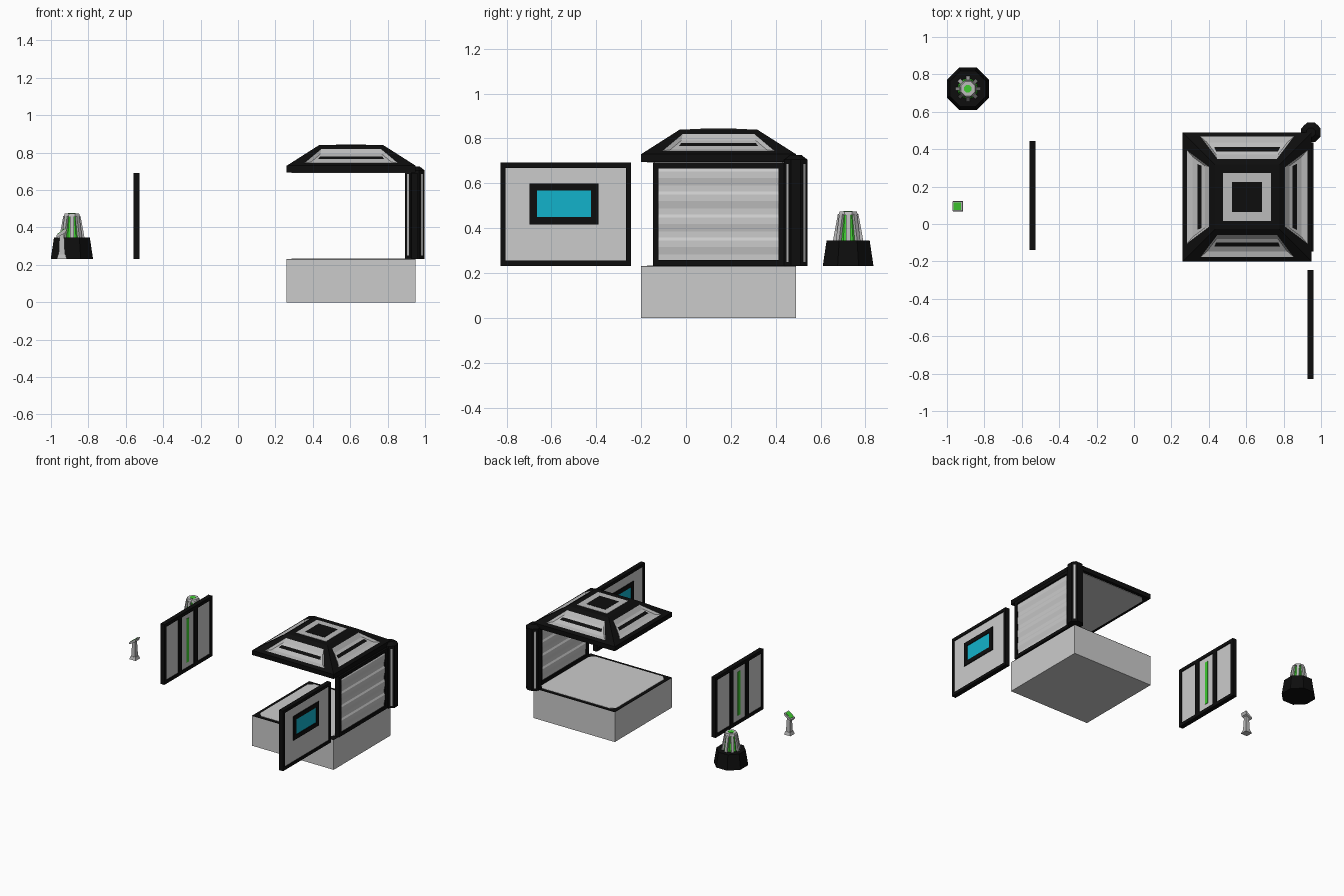
import bpy, bmesh
from math import pi, cos, sin, radians, atan2
from mathutils import Vector, Matrix

if "Cube" in bpy.data.objects:
    bpy.data.objects.remove(bpy.data.objects["Cube"])


def mat(name, r, g, b):
    m = bpy.data.materials.new(name)
    m.diffuse_color = (r, g, b, 1)
    m.use_nodes = True
    m.node_tree.nodes["Principled BSDF"].inputs["Base Color"].default_value = m.diffuse_color
    return m


BLACK = mat("black", 0.004, 0.004, 0.004)
GREY = mat("light_grey", 0.5, 0.5, 0.5)
GREEN = mat("glow_green", 0.05, 0.6, 0.03)
CYAN = mat("glass_cyan", 0.006, 0.45, 0.6)


def finish(name, bm, mats=()):
    bmesh.ops.recalc_face_normals(bm, faces=bm.faces)
    me = bpy.data.meshes.new(name)
    bm.to_mesh(me)
    bm.free()
    for m in mats:
        me.materials.append(m)
    ob = bpy.data.objects.new(name, me)
    bpy.context.collection.objects.link(ob)
    return ob


def box(name, x0, x1, y0, y1, z0, z1, m=None):
    bm = bmesh.new()
    c = Vector((x0 + x1, y0 + y1, z0 + z1)) / 2
    bmesh.ops.create_cube(bm, size=1, matrix=Matrix.Translation(c) @ Matrix.Diagonal((x1 - x0, y1 - y0, z1 - z0, 1)))
    return finish(name, bm, [m] if m else [])


def prism(name, pts, width, loc, rot=0, m=None):
    """Extrude a local XZ outline along local Y, then turn about z."""
    bm = bmesh.new()
    f = bm.faces.new([bm.verts.new((x, -width / 2, z)) for x, z in pts])
    ext = bmesh.ops.extrude_face_region(bm, geom=[f])
    bmesh.ops.translate(bm, vec=(0, width, 0), verts=[v for v in ext["geom"] if isinstance(v, bmesh.types.BMVert)])
    bm.transform(Matrix.Translation(loc) @ Matrix.Rotation(rot, 4, 'Z'))
    return finish(name, bm, [m] if m else [])


def frustum(name, x, y, z0, z1, a0, a1, m=None, n=8):
    """n-sided frustum given by its flat-to-centre distances."""
    bm = bmesh.new()
    k = cos(pi / n)
    bmesh.ops.create_cone(bm, cap_ends=True, segments=n, radius1=a0 / k, radius2=a1 / k, depth=z1 - z0,
                          matrix=Matrix.Translation((x, y, (z0 + z1) / 2)) @ Matrix.Rotation(pi / n, 4, 'Z'))
    return finish(name, bm, [m] if m else [])


def frame(name, x, t, y0, y1, z0, z1, w, m=BLACK):
    """Rectangular frame in the YZ plane."""
    a, b = x - t / 2, x + t / 2
    box(name + "_bottom", a, b, y0, y1, z0, z0 + w, m)
    box(name + "_top", a, b, y0, y1, z1 - w, z1, m)
    box(name + "_side_a", a, b, y0, y0 + w, z0 + w, z1 - w, m)
    box(name + "_side_b", a, b, y1 - w, y1, z0 + w, z1 - w, m)


CX, CY, H = 0.605, 0.145, 0.345
Z0, Z1 = 0.232, 0.692


def chamfered_plate(name, half, c, z0, z1, m=None):
    h, k = half, half - c
    bm = bmesh.new()
    pts = [(h, -k), (h, k), (k, h), (-k, h), (-h, k), (-h, -k), (-k, -h), (k, -h)]
    f = bm.faces.new([bm.verts.new((CX + x, CY + y, z0)) for x, y in pts])
    ext = bmesh.ops.extrude_face_region(bm, geom=[f])
    bmesh.ops.translate(bm, vec=(0, 0, z1 - z0), verts=[v for v in ext["geom"] if isinstance(v, bmesh.types.BMVert)])
    return finish(name, bm, [m] if m else [])


# Floor block with black rim and inset floor
box("floor_block", CX - H, CX + H, CY - H, CY + H, 0, 0.228)
box("floor_rim", CX - H, CX + H, CY - H, CY + H, 0.228, 0.231, BLACK)
chamfered_plate("floor_panel", H - 0.025, 0.035, 0.229, 0.233)

# Roof: each ring is (outer half, outer offset, inner half, inner offset, depth)
rings = [(H, H, 0.172, 0.172, 0), (0.25, 0.322, 0.16, 0.203, 0),
         (0.215, 0.298, 0.165, 0.232, 0.012), (0.176, 0.272, 0.166, 0.25, 0.012)]
bm = bmesh.new()
slope = 0.11 / 0.173
normal = Vector((0, -slope, 1)).normalized()
for i in range(4):
    turn = Matrix.Translation((CX, CY, 0)) @ Matrix.Rotation(i * pi / 2, 4, 'Z')
    loops = []
    for ho, oo, hi, oi, d in rings:
        quad = [(-ho, oo), (ho, oo), (hi, oi), (-hi, oi)]
        loops.append([bm.verts.new(turn @ (Vector((u, -o, 0.73 + (H - o) * slope)) - normal * d)) for u, o in quad])
    for r in range(3):
        for k in range(4):
            n = (k + 1) % 4
            f = bm.faces.new((loops[r][k], loops[r][n], loops[r + 1][n], loops[r + 1][k]))
            f.material_index = 0 if r == 0 else 1
    bm.faces.new(loops[3])
    # eave strip below the slope
    bm.faces.new([bm.verts.new(turn @ Vector(p)) for p in
                  ((-H, -H, 0.695), (H, -H, 0.695), (H, -H, 0.73), (-H, -H, 0.73))])
for z, h in ((0.84, 0.172), (0.695, H)):
    bm.faces.new([bm.verts.new((CX + sx * h, CY + sy * h, z)) for sx, sy in ((-1, -1), (1, -1), (1, 1), (-1, 1))])
bmesh.ops.remove_doubles(bm, verts=bm.verts, dist=0.0005)
finish("roof", bm, [BLACK, GREY])
box("roof_top_plate", CX - 0.128, CX + 0.128, CY - 0.128, CY + 0.128, 0.838, 0.842, GREY)
box("roof_top_hatch", CX - 0.08, CX + 0.08, CY - 0.08, CY + 0.08, 0.84, 0.844, BLACK)
chamfered_plate("roof_ceiling", H - 0.025, 0.035, 0.692, 0.696)

# Slatted wall under the roof
WX, T = 0.944, 0.034
frame("slat_wall_frame", WX, T, -0.148, 0.437, Z0, Z1, 0.025)
side = []
zb, dz = 0.255, 0.1025
for i in range(4):
    b = zb + i * dz
    side += [(0.006, b), (0.006, b + 0.028), (0.013, b + 0.062), (0.013, b + 0.09)]
side.append((0.006, zb + 4 * dz))
prism("wall_slats", side + [(-x, z) for x, z in reversed(side)], 0.54, (WX, CY, 0))

# Corner pillar with grey strips on its diagonal faces
PX, PY = 0.946, 0.49
frustum("corner_pillar", PX, PY, Z0, 0.705, 0.052, 0.052, BLACK)
frustum("pillar_cap", PX, PY, 0.705, 0.727, 0.052, 0.024, BLACK)
for i in range(4):
    a = pi / 4 + i * pi / 2
    prism("pillar_strip", [(0.05, 0.25), (0.0535, 0.25), (0.0535, 0.685), (0.05, 0.685)], 0.014, (PX, PY, 0), a, GREY)

# Window wall
frame("window_wall_frame", WX, T, -0.828, -0.245, Z0, Z1, 0.023)
box("window_wall_panel", WX - 0.01, WX + 0.01, -0.81, -0.26, Z0 + 0.02, Z1 - 0.02)
frame("window_frame", WX, T, -0.697, -0.39, 0.417, 0.60, 0.033)
box("window_glass", WX - 0.012, WX + 0.012, -0.67, -0.418, 0.445, 0.57, CYAN)

# Door wall with two posts and a glowing strip
DX = -0.543
frame("door_wall_frame", DX, T, -0.14, 0.443, Z0, Z1, 0.025)
box("door_panel", DX - 0.01, DX + 0.01, -0.12, 0.42, Z0 + 0.02, Z1 - 0.02)
for s in (-1, 1):
    y = 0.151 + s * 0.095
    box("door_post", DX - T / 2, DX + T / 2, y - 0.02, y + 0.02, Z0 + 0.02, Z1 - 0.02, BLACK)
box("door_light", DX - 0.013, DX + 0.013, 0.137, 0.165, 0.295, 0.63, GREEN)

# Generator: black base, glowing core, leaning ribs and top ring
GX, GY = -0.888, 0.723
frustum("generator_base", GX, GY, Z0, 0.345, 0.113, 0.096, BLACK)
frustum("generator_core", GX, GY, 0.345, 0.46, 0.052, 0.036, GREEN)
for i in range(8):
    prism("generator_rib", [(0.045, 0.345), (0.067, 0.345), (0.063, 0.37), (0.046, 0.462), (0.03, 0.462)],
          0.02, (GX, GY, 0), i * pi / 4, GREY)
frustum("generator_top", GX, GY, 0.458, 0.475, 0.044, 0.038, GREY)
frustum("generator_top_light", GX, GY, 0.47, 0.477, 0.02, 0.02, GREEN)

# Control stand with slanted screen facing -x
SX, SY = -0.942, 0.095
frustum("stand_foot", SX, SY, Z0, 0.255, 0.027, 0.02, GREY, 4)
frustum("stand_post", SX, SY, 0.255, 0.365, 0.017, 0.012, GREY, 4)
prism("stand_head", [(-0.027, 0.345), (0.02, 0.372), (0.028, 0.393), (0.024, 0.397), (-0.029, 0.359)],
      0.052, (SX, SY, 0), 0, GREY)
prism("stand_screen", [(-0.022, 0.36), (0.018, 0.388), (0.017, 0.3955), (-0.024, 0.3655)],
      0.038, (SX, SY, 0), 0, GREEN)
